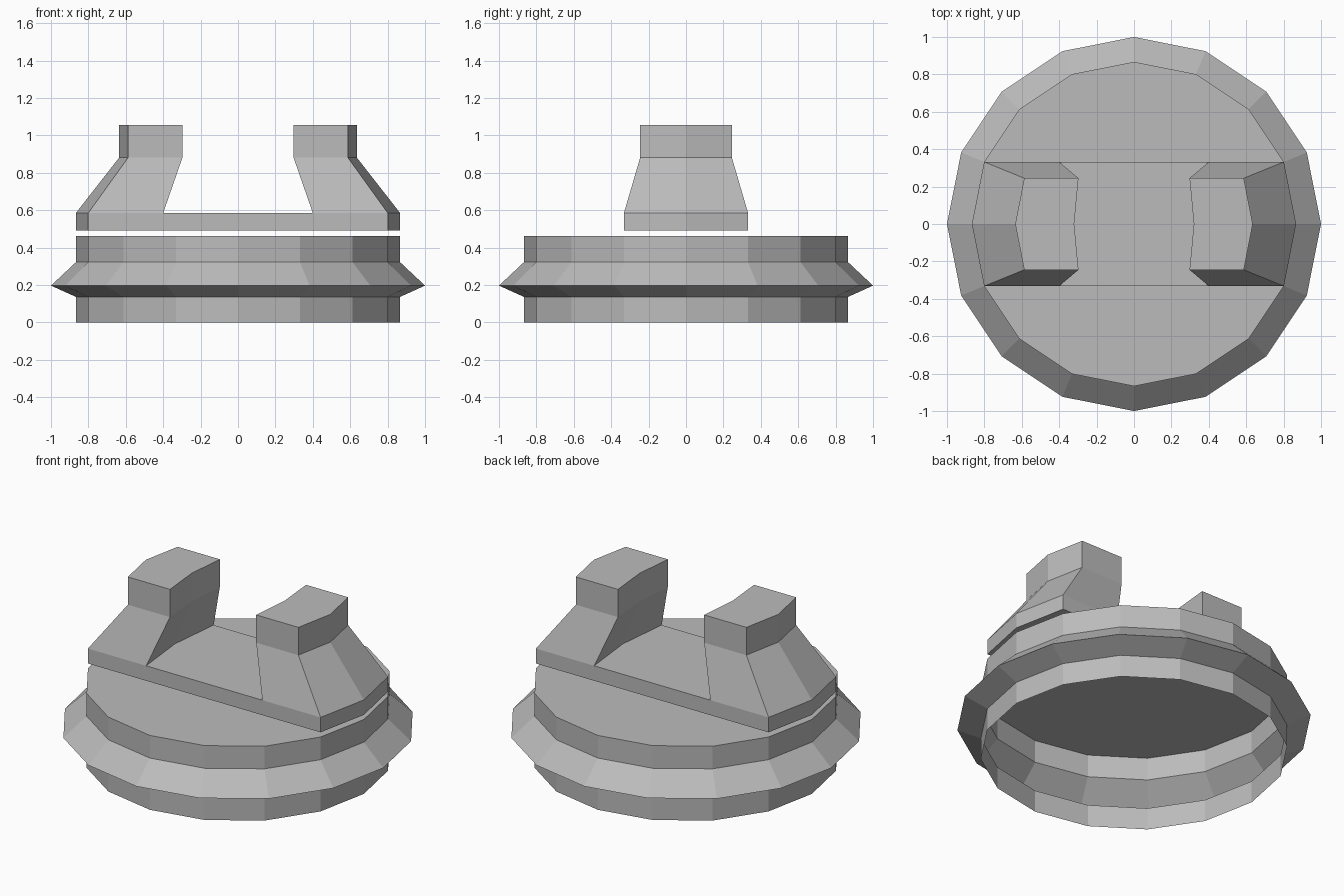
import bpy, bmesh
from math import cos, sin, pi

if "Cube" in bpy.data.objects:
    bpy.data.objects.remove(bpy.data.objects["Cube"])

SIDES = 16

# Dark grey finish shared by both parts
grey = bpy.data.materials.new("dark_grey")
grey.diffuse_color = (0.5, 0.5, 0.5, 1)
grey.use_nodes = True
grey.node_tree.nodes["Principled BSDF"].inputs["Base Color"].default_value = grey.diffuse_color


def bridge(bm, lower, upper):
    """Join two equal vertex loops with quads."""
    n = len(lower)
    for i in range(n):
        j = (i + 1) % n
        bm.faces.new((lower[i], lower[j], upper[j], upper[i]))


def finish(bm, name):
    bmesh.ops.recalc_face_normals(bm, faces=bm.faces)
    mesh = bpy.data.meshes.new(name)
    bm.to_mesh(mesh)
    bm.free()
    mesh.materials.append(grey)
    obj = bpy.data.objects.new(name, mesh)
    bpy.context.collection.objects.link(obj)
    return obj


# Flanged base: a 16-sided shell, open underneath and capped on top
bm = bmesh.new()
profile = [(0.867, 0), (0.867, 0.137), (1.0, 0.197), (0.867, 0.322), (0.867, 0.463)]
rings = [[bm.verts.new((r * cos(2 * pi * i / SIDES), r * sin(2 * pi * i / SIDES), z))
          for i in range(SIDES)] for r, z in profile]
for low, high in zip(rings, rings[1:]):
    bridge(bm, low, high)
bm.faces.new(rings[-1])
finish(bm, "flanged_base")


# Cross bar with two upright prongs, made as one closed piece
def outline(side, half_y, outer, outer_mid, inner, inner_mid, z):
    """Bent six-point section of a prong, outer edge first."""
    pts = [(outer, -half_y), (outer_mid, 0), (outer, half_y),
           (inner, half_y), (inner_mid, 0), (inner, -half_y)]
    return [bm.verts.new((side * x, y, z)) for x, y in pts]


bm = bmesh.new()
Z_BOTTOM, Z_BAR = 0.492, 0.585
feet, soles = [], []
for side in (1, -1):
    foot = outline(side, 0.332, 0.801, 0.867, 0.40, 0.435, Z_BAR)
    waist = outline(side, 0.245, 0.587, 0.635, 0.297, 0.32, 0.882)
    top = outline(side, 0.245, 0.587, 0.635, 0.297, 0.32, 1.055)
    bridge(bm, foot, waist)
    bridge(bm, waist, top)
    bm.faces.new(top)
    # End wall of the bar below the prong
    sole = [bm.verts.new((v.co.x, v.co.y, Z_BOTTOM)) for v in foot[:3]]
    for i in range(2):
        bm.faces.new((sole[i], sole[i + 1], foot[i + 1], foot[i]))
    feet.append(foot)
    soles.append(sole)

(r, l), (rs, ls) = feet, soles
bm.faces.new((r[5], r[4], r[3], l[3], l[4], l[5]))        # bar top
bm.faces.new((rs[0], rs[1], rs[2], ls[2], ls[1], ls[0]))  # bar underside
bm.faces.new((ls[0], rs[0], r[0], r[5], l[5], l[0]))      # front wall
bm.faces.new((rs[2], ls[2], l[2], l[3], r[3], r[2]))      # back wall
finish(bm, "pronged_cross_bar")
